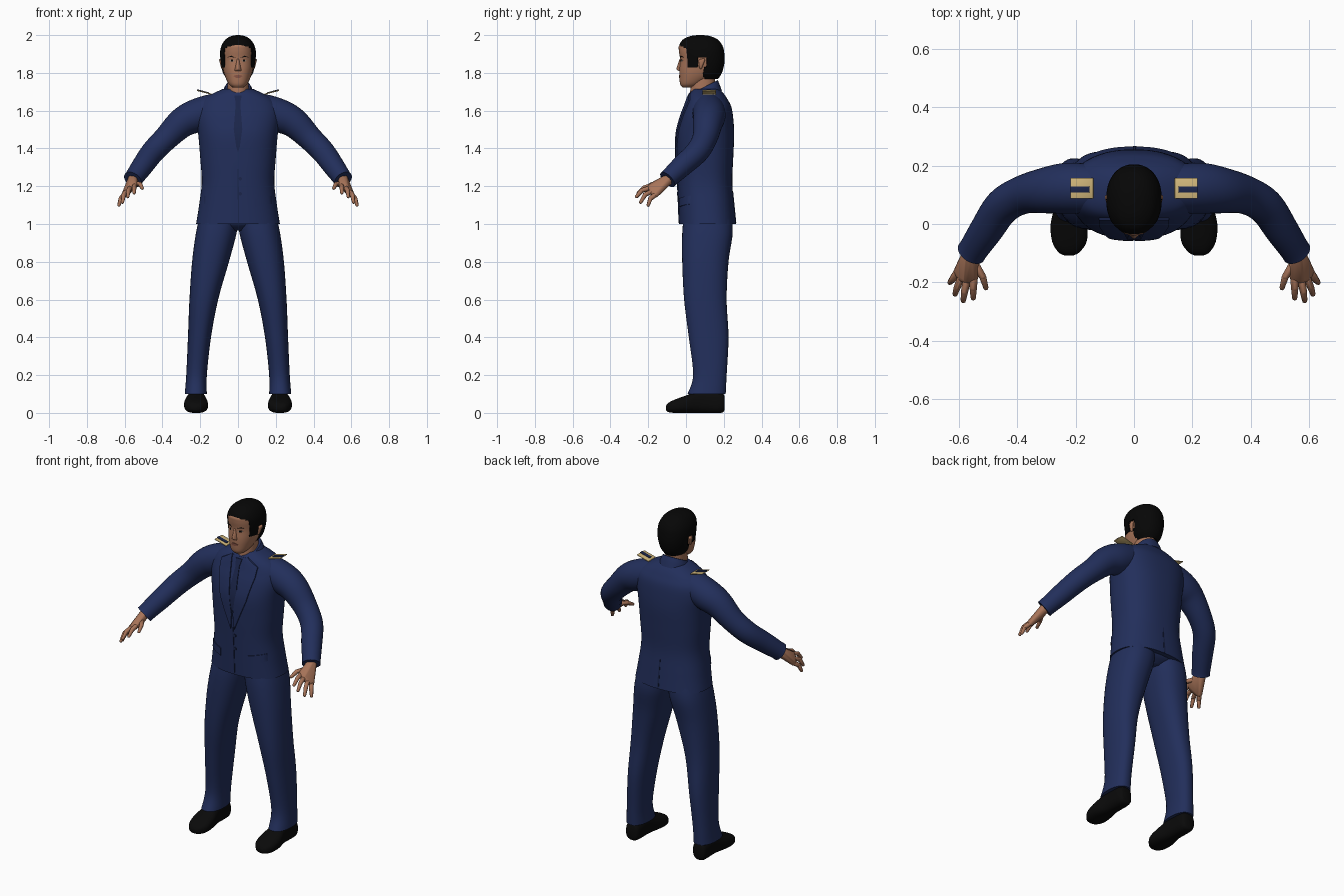
import bpy, bmesh, math
from itertools import product
from mathutils import Vector
from mathutils.bvhtree import BVHTree

if "Cube" in bpy.data.objects:
    bpy.data.objects.remove(bpy.data.objects["Cube"])


def material(name, *rgb):
    mat = bpy.data.materials.new(name)
    mat.use_nodes = True
    mat.diffuse_color = (*rgb, 1)
    shader = next(n for n in mat.node_tree.nodes if n.type == "BSDF_PRINCIPLED")
    shader.inputs["Base Color"].default_value = (*rgb, 1)
    shader.inputs["Roughness"].default_value = 0.8
    return mat


NAVY = material("navy cloth", .016, .028, .105)
DARK = material("dark navy trim", .011, .019, .07)
SKIN = material("skin", .39, .175, .1)
LIPS = material("lips", .25, .09, .06)
HAIR = material("black hair", .002, .002, .002)
SHOE = material("black leather", .003, .003, .003)
GOLD = material("gold braid", .65, .48, .2)
WHITE = material("eye white", .3, .25, .2)


def finish(name, bm, mat, crease=50):
    """Turn a bmesh into a smooth object with sharp creases; return it and its surface."""
    bmesh.ops.recalc_face_normals(bm, faces=bm.faces[:])
    for f in bm.faces:
        f.smooth = True
    for e in bm.edges:
        e.smooth = len(e.link_faces) == 2 and e.calc_face_angle(0) < math.radians(crease)
    surface = BVHTree.FromBMesh(bm)
    mesh = bpy.data.meshes.new(name)
    bm.to_mesh(mesh)
    bm.free()
    mesh.materials.append(mat)
    obj = bpy.data.objects.new(name, mesh)
    bpy.context.collection.objects.link(obj)
    return obj, surface


def smooth(rows, steps=5):
    """Catmull-Rom curve through rows of numbers."""
    out = []
    for i in range(len(rows) - 1):
        a, b, c, d = (rows[min(max(i + k, 0), len(rows) - 1)] for k in (-1, 0, 1, 2))
        for s in range(steps):
            t = s / steps
            out.append([(2 * q + (r - p) * t + (2 * p - 5 * q + 4 * r - w) * t * t
                         + (3 * q - p - 3 * r + w) * t ** 3) / 2
                        for p, q, r, w in zip(a, b, c, d)])
    return out + [list(rows[-1])]


def skin_rings(rings):
    """Bridge rings of points and cap both ends."""
    bm = bmesh.new()
    loops = [[bm.verts.new(p) for p in ring] for ring in rings]
    for a, b in zip(loops, loops[1:]):
        for i in range(len(a)):
            j = (i + 1) % len(a)
            bm.faces.new((a[i], a[j], b[j], b[i]))
    bm.faces.new(loops[0])
    bm.faces.new(loops[-1])
    return bm


def loft(rows, power=2.2, sides=40, side=1, along_y=False, tilt=0):
    """Rounded sections given as (level, x min, x max, v min, v max)."""
    rings = []
    for level, x0, x1, v0, v1 in smooth(rows):
        ring = []
        for k in range(sides):
            c, s = math.cos(math.tau * k / sides), math.sin(math.tau * k / sides)
            x = (x0 + x1) / 2 + (x1 - x0) / 2 * math.copysign(abs(c) ** (2 / power), c)
            v = (v0 + v1) / 2 + (v1 - v0) / 2 * math.copysign(abs(s) ** (2 / power), s)
            ring.append((x * side, level, v) if along_y else (x * side, v, level + tilt * (v - .1)))
        rings.append(ring)
    return skin_rings(rings)


def symmetric(rows):
    return [(z, -w, w, y0, y1) for z, w, y0, y1 in rows]


def tube(path, side, sides=24):
    """Round sleeve along a path of (x, y, z, radius)."""
    rows, rings = smooth(path), []
    pts = [Vector((r[0] * side, r[1], r[2])) for r in rows]
    for i, p in enumerate(pts):
        d = (pts[min(i + 1, len(pts) - 1)] - pts[max(i - 1, 0)]).normalized()
        u = d.cross(Vector((0, 1, -1))).normalized()
        w = d.cross(u)
        rings.append([p + rows[i][3] * (u * math.cos(a) + w * math.sin(a))
                      for a in (math.tau * k / sides for k in range(sides))])
    return skin_rings(rings)


def hull(bm, balls, side=1):
    """Add the convex skin around balls of (x, y, z, radius)."""
    verts = []
    for x, y, z, r in balls:
        for d in product((-1, 0, 1), repeat=3):
            if any(d):
                verts.append(bm.verts.new(Vector((x * side, y, z)) + Vector(d).normalized() * r))
    res = bmesh.ops.convex_hull(bm, input=verts)
    spare = {g for k in ("geom_interior", "geom_unused") for g in res[k]
             if isinstance(g, bmesh.types.BMVert)}
    bmesh.ops.delete(bm, geom=list(spare), context="VERTS")
    return bm


def patch(name, outline, surface, mat, thick=.004, side=1, front=-1):
    """Thin plate with an (x, z) outline laid on a surface."""
    bm = bmesh.new()
    bm.faces.new([bm.verts.new((x * side, 0, z)) for x, z in outline])
    for axis in (0, 2):
        values = [v.co[axis] for v in bm.verts]
        cut = min(values) + .015
        while cut < max(values):
            at, no = Vector(), Vector()
            at[axis], no[axis] = cut, 1
            bmesh.ops.bisect_plane(bm, geom=bm.verts[:] + bm.edges[:] + bm.faces[:],
                                   plane_co=at, plane_no=no)
            cut += .015
    for v in bm.verts:
        hit = surface.ray_cast(Vector((v.co.x, front, v.co.z)), Vector((0, -front, 0)))[0]
        v.co.y = (hit.y if hit else .1) - front * .001
    new = bmesh.ops.extrude_face_region(bm, geom=bm.faces[:], use_keep_orig=True)["geom"]
    for v in new:
        if isinstance(v, bmesh.types.BMVert):
            v.co.y += front * thick
    finish(name, bm, mat)


# Jacket body, collar and trouser seat
_, coat = finish("jacket", loft(symmetric([
    (1, .222, -.036, .265), (1.1, .206, -.04, .255), (1.22, .192, -.045, .245),
    (1.35, .2, -.05, .25), (1.47, .21, -.05, .255), (1.56, .222, -.03, .25),
    (1.62, .215, -.008, .24), (1.66, .185, .006, .22), (1.69, .135, .018, .2),
    (1.715, .08, .04, .175)]), 2.4, 64), NAVY)
finish("collar", loft(symmetric([(1.66, .09, .01, .19), (1.7, .08, .022, .178),
                                 (1.728, .066, .03, .168)]), tilt=.5), NAVY)
finish("trouser_seat", loft(symmetric([(1.05, .2, -.01, .245), (1, .17, 0, .238),
                                       (.965, .05, .04, .19)])), NAVY)

# Shirt front, tie, closing edge and buttons
patch("shirt_front", [(-.05, 1.69), (.05, 1.69), (.004, 1.37), (-.004, 1.37)], coat, NAVY, .002)
patch("tie", [(-.02, 1.68), (.02, 1.68), (.012, 1.64), (.026, 1.46), (0, 1.38),
              (-.026, 1.46), (-.012, 1.64)], coat, DARK, .006)
patch("closing_edge", [(-.003, 1.29), (.003, 1.29), (.006, 1.005), (0, 1.005)], coat, DARK)
patch("back_vent", [(-.003, 1.17), (.003, 1.17), (.008, 1.005), (-.003, 1.005)],
      coat, DARK, .003, front=1)
for z in (1.24, 1.16):
    patch("button", [(.012 + .009 * math.cos(a), z + .009 * math.sin(a))
                     for a in (math.tau * k / 10 for k in range(10))], coat, DARK, .007)

# Head, neck and nose
_, face = finish("head", loft(symmetric([
    (1.722, .026, -.018, .04), (1.74, .048, -.031, .08), (1.78, .068, -.035, .14),
    (1.82, .079, -.035, .17), (1.87, .084, -.031, .187), (1.92, .084, -.038, .19),
    (1.95, .074, -.033, .178), (1.985, .04, .02, .13)]), 2.25), SKIN)
finish("neck", loft(symmetric([(1.64, .06, .02, .16), (1.7, .056, .022, .155),
                               (1.8, .056, .03, .155)])), SKIN)
nose = hull(bmesh.new(), [(0, -.029, 1.87, .006), (0, -.042, 1.822, .009),
                          (.012, -.033, 1.815, .006), (-.012, -.033, 1.815, .006)])
finish("nose", nose, SKIN)
patch("mouth", [(-.025, 1.783), (-.008, 1.79), (.008, 1.79), (.025, 1.783),
                (.01, 1.774), (-.01, 1.774)], face, LIPS)

# Hair shell, opened around the face and ears
hair = loft(symmetric([
    (1.768, .058, -.01, .17), (1.8, .08, -.03, .19), (1.85, .091, -.03, .203),
    (1.9, .095, -.035, .203), (1.94, .089, -.037, .195), (1.975, .068, -.018, .17),
    (1.994, .038, .02, .13), (2, .008, .06, .09)]), sides=72)


def bare(p):
    if p.z < 1.825:
        return p.y < .095
    ear = .06 < p.y < .105 and p.z < 1.88
    return ear or (p.z < 1.948 - abs(p.x) * .2 and p.y < .005)


bmesh.ops.delete(hair, geom=[f for f in hair.faces if bare(f.calc_center_median())],
                 context="FACES")
hair_shell, _ = finish("hair", hair, HAIR)
shell = hair_shell.modifiers.new("thickness", "SOLIDIFY")
shell.thickness, shell.offset = .018, -1

FINGERS = {  # knuckle, middle joint, tip
    "index": ((.548, -.18, 1.204), (.55, -.22, 1.193), (.55, -.253, 1.165)),
    "middle": ((.572, -.19, 1.19), (.58, -.233, 1.178), (.584, -.262, 1.145)),
    "ring": ((.59, -.18, 1.172), (.605, -.217, 1.155), (.612, -.24, 1.115)),
    "little": ((.602, -.162, 1.155), (.62, -.188, 1.135), (.63, -.2, 1.1)),
    "thumb": ((.545, -.135, 1.215), (.518, -.18, 1.21), (.507, -.218, 1.19)),
}

for label, s in (("left", 1), ("right", -1)):
    # Sleeve, running on from the slope of the shoulder
    finish(label + "_sleeve", tube([
        (.05, .115, 1.622, .075), (.14, .12, 1.603, .084), (.23, .122, 1.57, .087),
        (.3, .115, 1.533, .079), (.38, .1, 1.455, .066), (.45, .06, 1.383, .062),
        (.505, -.02, 1.308, .057), (.545, -.08, 1.252, .051), (.557, -.098, 1.235, .051)],
        s, 36), NAVY)

    # Hand: palm plus jointed fingers
    hand = bmesh.new()
    hull(hand, [(.556, -.09, 1.24, .028)] + [(*f[0], .016) for f in FINGERS.values()], s)
    for a, b, c in FINGERS.values():
        hull(hand, [(*a, .014), (*b, .0125)], s)
        hull(hand, [(*b, .0125), (*c, .009)], s)
    finish(label + "_hand", hand, SKIN, 70)

    # Trouser leg and shoe
    finish(label + "_trouser_leg", loft([
        (1.05, -.005, .2, -.01, .24), (.95, .008, .223, -.02, .247), (.8, .048, .243, -.02, .225),
        (.6, .105, .257, -.01, .215), (.4, .143, .265, .015, .225), (.2, .165, .274, .038, .215),
        (.1, .165, .282, .008, .21)], 2.3, side=s), NAVY)
    finish(label + "_shoe", loft([
        (.205, .2, .25, .02, .08), (.185, .18, .265, 0, .11), (.08, .175, .268, 0, .12),
        (0, .16, .285, 0, .092), (-.06, .162, .28, 0, .07), (-.095, .185, .26, .005, .052),
        (-.107, .205, .24, .015, .035)], 2.6, side=s, along_y=True), SHOE)

    # Lapel and pocket flap
    patch(label + "_lapel", [(.05, 1.695), (.12, 1.655), (.118, 1.6), (.085, 1.46),
                             (.012, 1.28), (.004, 1.37)], coat, NAVY, .008, s)
    patch(label + "_pocket_flap", [(.09, 1.135), (.18, 1.15), (.18, 1.105), (.09, 1.09)],
          coat, NAVY, .007, s)

    # Shoulder board with a dark stripe
    for part, mat, x0, y0, y1, lift in (("board", GOLD, .142, .09, .155, 0),
                                        ("stripe", DARK, .155, .11, .126, .003)):
        board = hull(bmesh.new(), [(x, y, 1.651 + x * .26 + lift, .003)
                                   for x in (x0, .215) for y in (y0, y1)], s)
        finish(label + "_shoulder_" + part, board, mat, 30)

    # Ear, eye and brow
    finish(label + "_ear", hull(bmesh.new(), [(.091, .092, 1.868, .009), (.087, .074, 1.864, .008),
                                              (.082, .078, 1.828, .008)], s), SKIN)
    patch(label + "_eye", [(.018, 1.864), (.032, 1.872), (.048, 1.865), (.032, 1.858)],
          face, WHITE, .002, s)
    patch(label + "_iris", [(.027, 1.87), (.038, 1.87), (.038, 1.859), (.027, 1.859)],
          face, HAIR, .003, s)
    patch(label + "_brow", [(.014, 1.88), (.036, 1.891), (.058, 1.882), (.036, 1.884)],
          face, HAIR, .003, s)
